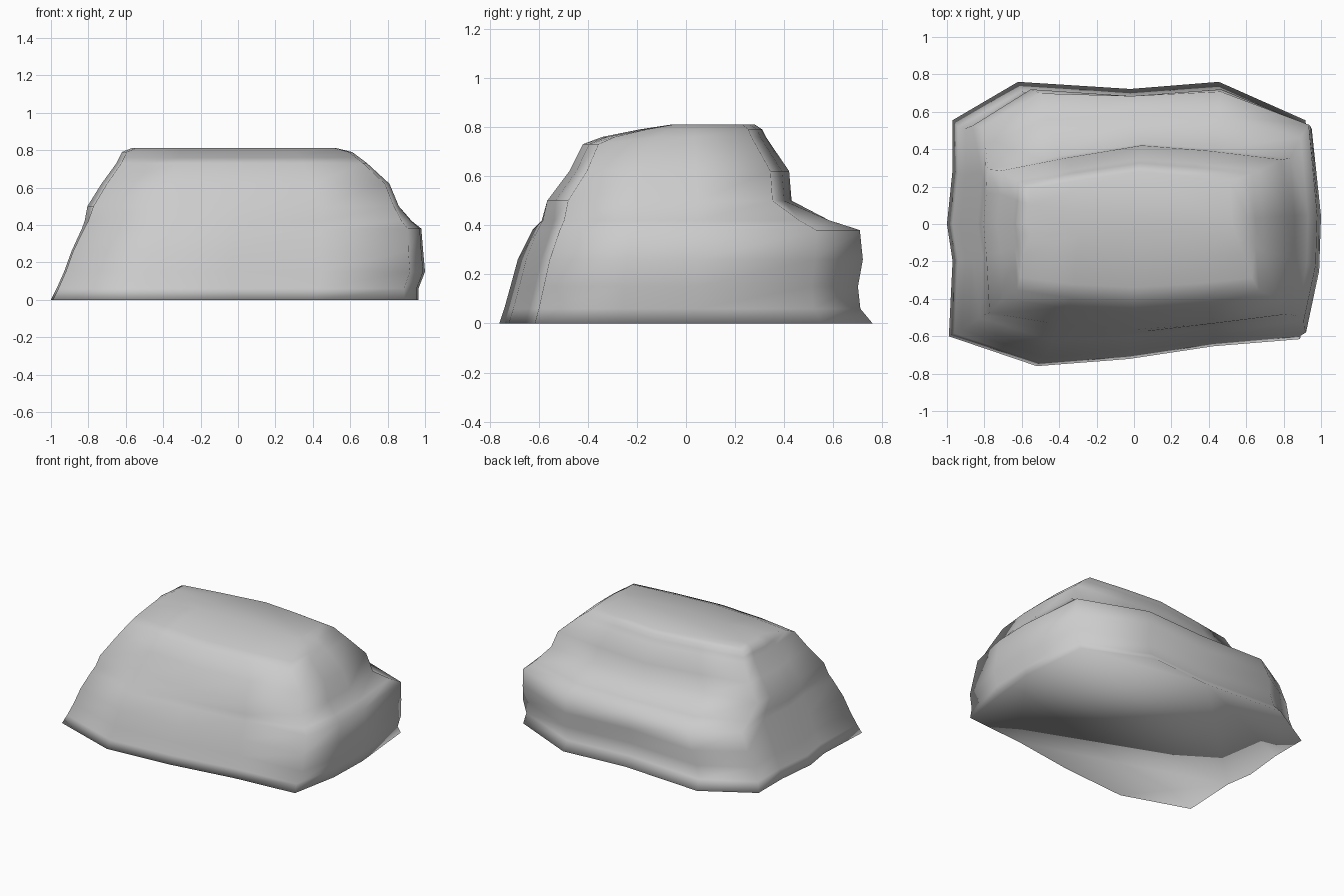
import bpy, bmesh

if "Cube" in bpy.data.objects:
    bpy.data.objects.remove(bpy.data.objects["Cube"])

# Horizontal outlines, as fractions of the extents: wide foot and slimmer crown
FOOT = [(-.99, -.79), (-.52, -1), (-.03, -.95), (.44, -.86), (.92, -.81),
        (.99, -.35), (1, .06), (.95, .73), (.47, 1), (-.02, .95), (-.62, 1),
        (-.97, .73), (-.97, .38), (-1, 0), (-.97, -.26)]
CROWN = [(-.96, -.84), (-.5, -.95), (0, -1), (.5, -.94), (.97, -.85),
         (1, -.35), (1, .1), (.97, .82), (.5, .93), (.05, 1), (-.5, .84),
         (-.97, .68), (-.98, .38), (-1, 0), (-.98, -.3)]

# Layers: height, left, right, front, back extents
LAYERS = [(0, 1.0, .965, .76, .76), (.06, .97, .965, .74, .71),
          (.15, .93, 1.0, .715, .70), (.26, .89, .99, .685, .72),
          (.38, .835, .98, .63, .715), (.42, .82, .93, .60, .60),
          (.50, .805, .86, .565, .43), (.62, .73, .81, .475, .42),
          (.73, .65, .69, .42, .345), (.76, .635, .65, .34, .325),
          (.79, .62, .61, .19, .31), (.81, .57, .53, .06, .28)]


def ring(bm, z, left, right, front, back):
    t = min(max((z - .36) / .14, 0), 1)
    verts = []
    for (ax, ay), (bx, by) in zip(FOOT, CROWN):
        x, y = ax + (bx - ax) * t, ay + (by - ay) * t
        verts.append(bm.verts.new((x * (left if x < 0 else right),
                                   y * (front if y < 0 else back), z)))
    return verts


# Boulder: stacked layers bridged into one closed shell
bm = bmesh.new()
rings = [ring(bm, *layer) for layer in LAYERS]
n = len(FOOT)
for low, high in zip(rings, rings[1:]):
    for i in range(n):
        j = (i + 1) % n
        bm.faces.new((low[i], low[j], high[j], high[i]))
bm.faces.new(rings[0][::-1])
bm.faces.new(rings[-1])
bmesh.ops.recalc_face_normals(bm, faces=bm.faces)
for f in bm.faces:
    f.smooth = True
mesh = bpy.data.meshes.new("boulder")
bm.to_mesh(mesh)
bm.free()
bpy.context.collection.objects.link(bpy.data.objects.new("boulder", mesh))
